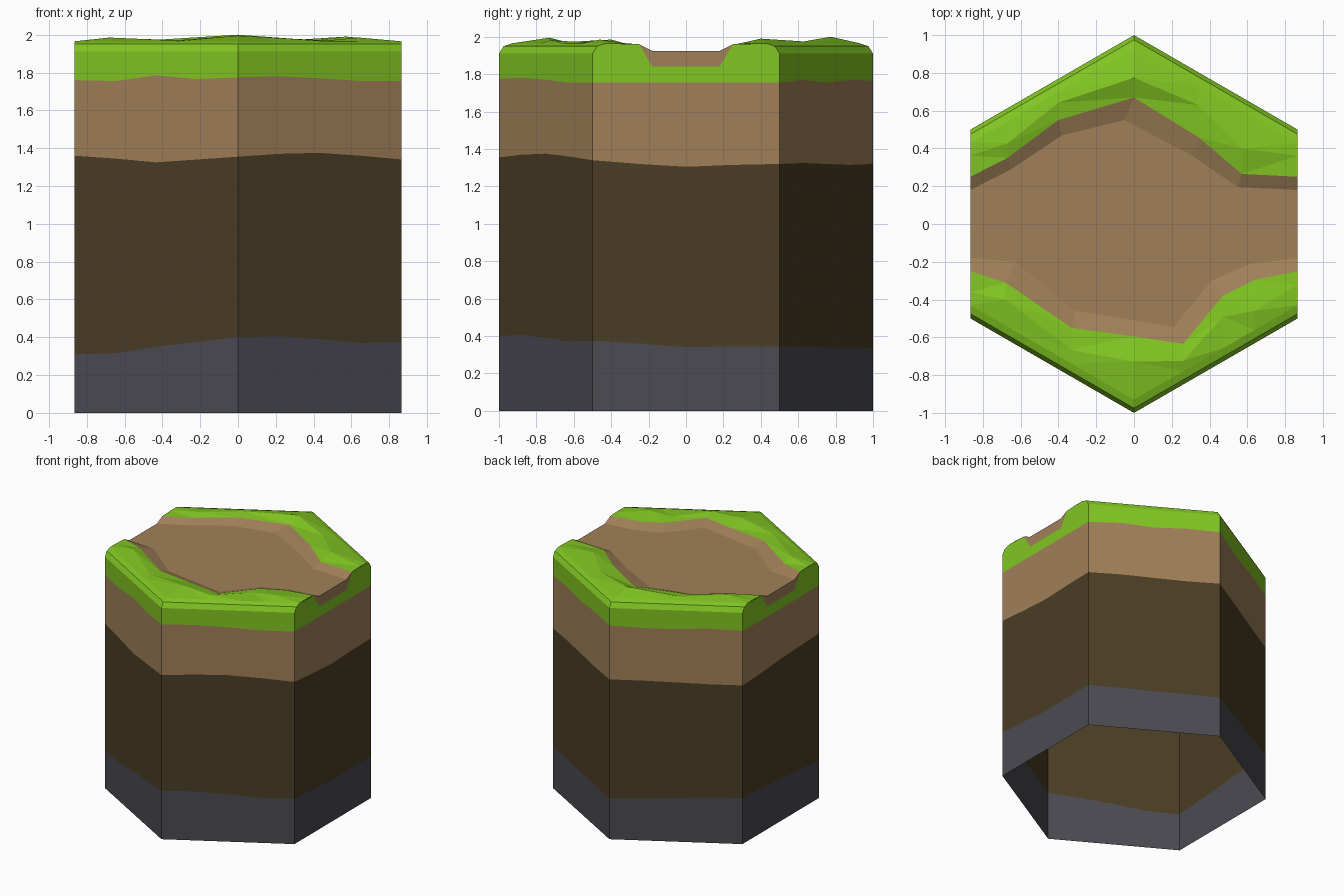
import bpy, bmesh, math

if "Cube" in bpy.data.objects:
    bpy.data.objects.remove(bpy.data.objects["Cube"])

W = math.sqrt(3) / 2          # half width of the hexagon


def material(name, rgb):
    m = bpy.data.materials.new(name)
    m.diffuse_color = (*rgb, 1)
    m.use_nodes = True
    m.node_tree.nodes["Principled BSDF"].inputs["Base Color"].default_value = m.diffuse_color
    return m


GRASS = material("grass green", (0.223, 0.565, 0.016))
EARTH = material("light earth", (0.352, 0.216, 0.098))
SOIL = material("dark soil", (0.069, 0.047, 0.018))
STONE = material("grey stone", (0.069, 0.069, 0.084))


def finish(bm, name, mat):
    bmesh.ops.remove_doubles(bm, verts=bm.verts, dist=0.0005)
    me = bpy.data.meshes.new(name)
    bm.to_mesh(me)
    bm.free()
    me.materials.append(mat)
    ob = bpy.data.objects.new(name, me)
    bpy.context.collection.objects.link(ob)
    return ob


def loft(bm, a, b, up=False):
    """Faces between two point rows; degenerate edges collapse to triangles."""
    for i in range(len(a) - 1):
        pts = []
        for p in (a[i], a[i + 1], b[i + 1], b[i]):
            if all(math.dist(p, q) > 0.0005 for q in pts):
                pts.append(p)
        if len(pts) < 3:
            continue
        f = bm.faces.new([bm.verts.new(p) for p in pts])
        f.normal_update()
        if up and f.normal.z < 0:
            f.normal_flip()


# wavy layer heights, four samples per side, going round from the front corner
STONE_TOP = [.40, .405, .39, .37, .375, .36, .34, .345, .345, .345, .34, .34,
             .335, .345, .36, .375, .38, .37, .35, .33, .31, .315, .35, .375]
SOIL_TOP = [1.355, 1.37, 1.375, 1.36, 1.34, 1.32, 1.305, 1.315,
            1.32, 1.325, 1.32, 1.315, 1.32, 1.32, 1.315, 1.31,
            1.31, 1.32, 1.34, 1.35, 1.36, 1.345, 1.325, 1.34]
EARTH_TOP = [1.775, 1.78, 1.77, 1.755, 1.755, 1.755, 1.755, 1.755,
             1.755, 1.77, 1.755, 1.77, 1.765, 1.755, 1.755, 1.77,
             1.76, 1.755, 1.755, 1.755, 1.76, 1.755, 1.785, 1.765]

CORNERS = [(math.sin(k * math.pi / 3), -math.cos(k * math.pi / 3)) for k in range(6)]
# rim of the grass on the four slanted sides: (inset, height)
RIM = [(0.0, 1.91), (0.025, 1.95), (0.07, 1.965)]
# upper outline of the two straight sides: |y| -> top of the grass
END_TOP = {.5: 1.91, .475: 1.95, .43: 1.965, .25: 1.96, .18: 1.84, 0: 1.84}
FLOOR = 1.925

# stations round the hexagon, as side number + fraction
stations = []
for s in range(6):
    if s in (1, 4):
        stations += [s + .5 + y for y in (-.5, -.475, -.43, -.25, -.18, 0, .18, .25, .43, .475)]
    else:
        stations += [s + i / 4 for i in range(4)]
stations.append(6.0)


def wall_row(height):
    row = []
    for t in stations:
        s, f = int(t) % 6, t - int(t)
        (ax, ay), (bx, by) = CORNERS[s], CORNERS[(s + 1) % 6]
        row.append((ax + (bx - ax) * f, ay + (by - ay) * f, height(t)))
    return row


def sampled(table):
    def h(t):
        i = int(t * 4)
        return table[i % 24] + (table[(i + 1) % 24] - table[i % 24]) * (t * 4 - i)
    return h


def grass_edge(t):
    if int(t) in (1, 4):
        return END_TOP[round(abs(t - int(t) - .5), 3)]
    return 1.91


# stacked ground layers, an open shell
rows = [wall_row(lambda t: 0.0), wall_row(sampled(STONE_TOP)), wall_row(sampled(SOIL_TOP)),
        wall_row(sampled(EARTH_TOP)), wall_row(grass_edge)]
for k, (name, mat) in enumerate([("stone_layer", STONE), ("dark_soil_layer", SOIL),
                                 ("light_earth_layer", EARTH), ("grass_side", GRASS)]):
    bm = bmesh.new()
    loft(bm, rows[k], rows[k + 1])
    finish(bm, name, mat)

# path banks: (outer x, outer y, inner x, inner y), and the bump behind each point
NORTH = [(-W, .25, -W, .18), (-.67, .35, -.65, .29), (-.4, .55, -.38, .47), (0, .67, -.05, .55),
         (.34, .46, .31, .36), (.57, .265, .55, .195), (W, .25, W, .18)]
SOUTH = [(-W, -.25, -W, -.18), (-.68, -.31, -.63, -.2), (-.33, -.55, -.31, -.46),
         (0, -.595, 0, -.51), (.26, -.635, .21, -.545), (.47, -.38, .41, -.3),
         (.64, -.295, .62, -.21), (W, -.25, W, -.18)]
NORTH_BUMPS = [1.965, 1.98, 1.975, 2.0, 1.975, 1.99, 1.965]
SOUTH_BUMPS = [1.965, 1.985, 1.97, 1.995, 1.98, 1.97, 1.985, 1.965]

path = bmesh.new()
for name, bank, bumps, sign in (("grass_back", NORTH, NORTH_BUMPS, 1),
                                ("grass_front", SOUTH, SOUTH_BUMPS, -1)):
    outer = [(x, y, 1.96) for x, y, _, _ in bank]
    inner = [(x, y, FLOOR) for _, _, x, y in bank]
    rims = [[(x, sign * (1 - abs(x) / math.sqrt(3) - d), z) for x, *_ in bank] for d, z in RIM]
    mid = []
    for i, (p, q, z) in enumerate(zip(outer, rims[2], bumps)):
        f = .4 if i % 2 else .62
        mid.append((p[0], p[1] + (q[1] - p[1]) * f, z))
    # bumpy grass with a bevelled rim
    bm = bmesh.new()
    for a, b in zip([outer, mid, rims[2], rims[1]], [mid, rims[2], rims[1], rims[0]]):
        loft(bm, a, b, up=True)
    bmesh.ops.triangulate(bm, faces=bm.faces[:])
    finish(bm, name, GRASS)
    # sloping path bank and half of the floor down to the centre line
    loft(path, outer, inner, up=True)
    loft(path, inner, [(x, 0, FLOOR) for x, _, _ in inner], up=True)

# exposed earth at both ends of the path
for s in (-1, 1):
    ys = [-.25, -.18, .18, .25]
    low = [(s * W, s * y, z) for y, z in zip(ys, (1.96, 1.84, 1.84, 1.96))]
    top = [(s * W, s * y, z) for y, z in zip(ys, (1.96, FLOOR, FLOOR, 1.96))]
    loft(path, low, top)
finish(path, "path", EARTH)
